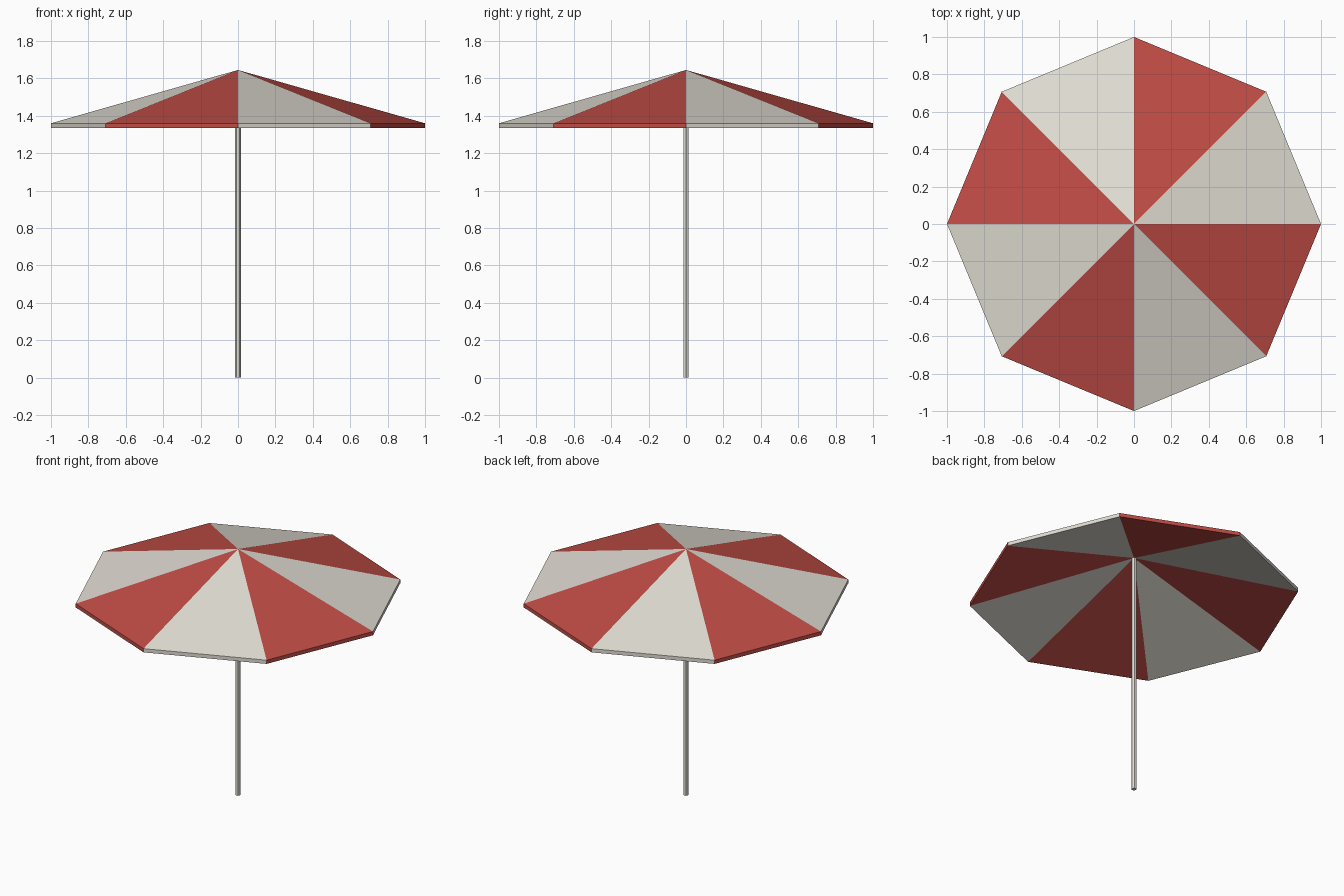
import bpy
import bmesh
import math

if "Cube" in bpy.data.objects:
    bpy.data.objects.remove(bpy.data.objects["Cube"])

SIDES = 8
RADIUS = 1.0
RIM_LOW, RIM_HIGH = 1.335, 1.36      # hem of the fabric
APEX_LOW, APEX_HIGH = 1.62, 1.645    # inner and outer peak


def material(name, rgb):
    mat = bpy.data.materials.new(name)
    mat.diffuse_color = (*rgb, 1.0)
    mat.use_nodes = True
    mat.node_tree.nodes["Principled BSDF"].inputs["Base Color"].default_value = mat.diffuse_color
    return mat


cream = material("cream", (0.75, 0.72, 0.65))
red = material("red", (0.53, 0.072, 0.06))


def add_object(name, bm, mats):
    bmesh.ops.recalc_face_normals(bm, faces=bm.faces)
    mesh = bpy.data.meshes.new(name)
    bm.to_mesh(mesh)
    bm.free()
    for mat in mats:
        mesh.materials.append(mat)
    obj = bpy.data.objects.new(name, mesh)
    bpy.context.collection.objects.link(obj)
    return obj


# Canopy: eight-sided hollow cone with a thin hem, panels alternating in colour
bm = bmesh.new()


def ring(z):
    return [bm.verts.new((RADIUS * math.cos(i * math.tau / SIDES),
                          RADIUS * math.sin(i * math.tau / SIDES), z))
            for i in range(SIDES)]


upper, lower = ring(RIM_HIGH), ring(RIM_LOW)
peak = bm.verts.new((0, 0, APEX_HIGH))
inner_peak = bm.verts.new((0, 0, APEX_LOW))
for i in range(SIDES):
    j = (i + 1) % SIDES
    for corners in ((upper[i], upper[j], peak),
                    (lower[j], lower[i], inner_peak),
                    (lower[i], lower[j], upper[j], upper[i])):
        bm.faces.new(corners).material_index = i % 2
add_object("canopy", bm, [cream, red])

# Pole: slim hexagonal post, corners pointing along x
bm = bmesh.new()
POLE_TOP, POLE_RADIUS = 1.62, 0.016
rings = [[bm.verts.new((POLE_RADIUS * math.cos(k * math.tau / 6),
                        POLE_RADIUS * math.sin(k * math.tau / 6), z))
          for k in range(6)] for z in (0.0, POLE_TOP)]
for k in range(6):
    m = (k + 1) % 6
    bm.faces.new((rings[0][k], rings[0][m], rings[1][m], rings[1][k]))
bm.faces.new(rings[0][::-1])
bm.faces.new(rings[1])
add_object("pole", bm, [cream])
